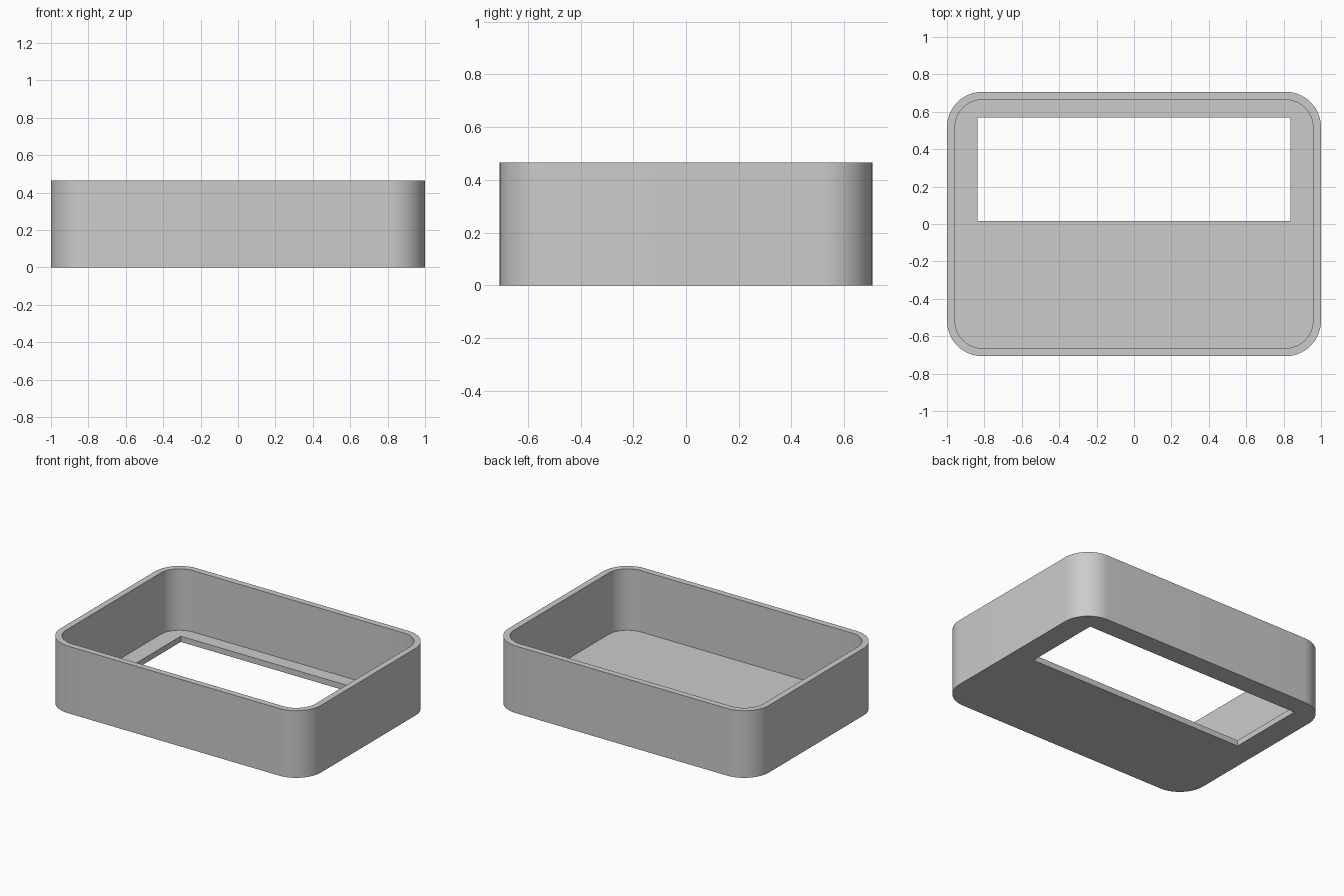
import bpy
import bmesh
import math

default_cube = bpy.data.objects.get("Cube")
if default_cube:
    bpy.data.objects.remove(default_cube, do_unlink=True)

HALF_X, HALF_Y, HEIGHT = 1.0, 0.707, 0.466
CORNER, WALL, FLOOR = 0.19, 0.043, 0.04

# Single grey plastic
grey = bpy.data.materials.new("grey_plastic")
grey.use_nodes = True
colour = (0.6, 0.6, 0.6, 1)
grey.diffuse_color = colour
grey.node_tree.nodes["Principled BSDF"].inputs["Base Color"].default_value = colour


def rounded_prism(name, half_x, half_y, radius, z0, z1, y_mid=0.0, steps=16):
    """Upright block with rounded vertical corners; radius 0 gives a plain box."""
    bm = bmesh.new()
    count = steps if radius else 0
    ring = []
    for quarter, (sx, sy) in enumerate([(1, 1), (-1, 1), (-1, -1), (1, -1)]):
        for i in range(count + 1):
            a = math.pi / 2 * (quarter + i / max(count, 1))
            x = sx * (half_x - radius) + radius * math.cos(a)
            y = sy * (half_y - radius) + radius * math.sin(a) + y_mid
            ring.append(bm.verts.new((x, y, z0)))
    base = bm.faces.new(ring)
    top = bmesh.ops.extrude_face_region(bm, geom=[base], use_keep_orig=True)
    bmesh.ops.translate(bm, vec=(0, 0, z1 - z0),
                        verts=[v for v in top["geom"] if isinstance(v, bmesh.types.BMVert)])
    bmesh.ops.recalc_face_normals(bm, faces=bm.faces)
    mesh = bpy.data.meshes.new(name)
    bm.to_mesh(mesh)
    bm.free()
    mesh.materials.append(grey)
    obj = bpy.data.objects.new(name, mesh)
    bpy.context.collection.objects.link(obj)
    return obj


# Outer body, with the open cavity and the floor window cut out
tray = rounded_prism("open_tray", HALF_X, HALF_Y, CORNER, 0, HEIGHT)
cutters = [
    rounded_prism("cavity_cutter", HALF_X - WALL, HALF_Y - WALL, CORNER - WALL,
                  FLOOR, HEIGHT + 0.2),
    rounded_prism("window_cutter", 0.838, 0.277, 0, -0.2, FLOOR + 0.1, y_mid=0.292),
]

bpy.ops.object.select_all(action="DESELECT")
tray.select_set(True)
bpy.context.view_layer.objects.active = tray
for cutter in cutters:
    cutter.hide_render = True
    cut = tray.modifiers.new(cutter.name, "BOOLEAN")
    cut.operation = "DIFFERENCE"
    cut.solver = "EXACT"
    cut.object = cutter
    bpy.ops.object.modifier_apply(modifier=cut.name)
    bpy.data.objects.remove(cutter, do_unlink=True)

# Smooth corners, crisp rims
bpy.ops.object.shade_smooth_by_angle(angle=math.radians(30))
